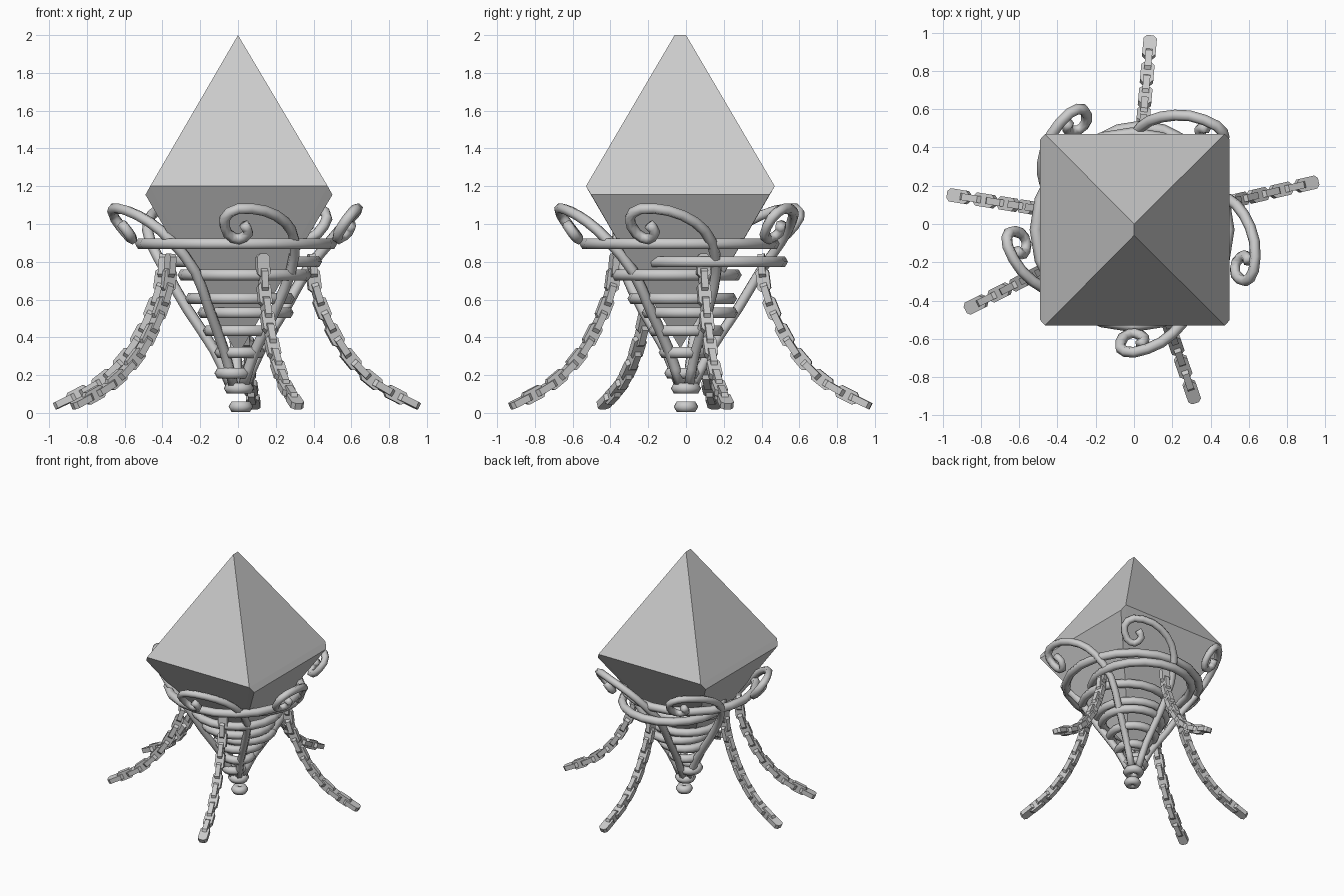
import bpy, bmesh
from math import sin, cos, pi, radians
from mathutils import Vector, Matrix

cube = bpy.data.objects.get("Cube")
if cube:
    bpy.data.objects.remove(cube)


def material(name, value):
    mat = bpy.data.materials.new(name)
    mat.use_nodes = True
    colour = (value, value, value, 1)
    mat.diffuse_color = colour
    mat.node_tree.nodes["Principled BSDF"].inputs["Base Color"].default_value = colour
    return mat


grey = material("plain grey", 0.6)


def finish(name, bm, smooth=False):
    bmesh.ops.recalc_face_normals(bm, faces=bm.faces)
    for face in bm.faces:
        face.smooth = smooth
    mesh = bpy.data.meshes.new(name)
    bm.to_mesh(mesh)
    bm.free()
    mesh.materials.append(grey)
    obj = bpy.data.objects.new(name, mesh)
    bpy.context.collection.objects.link(obj)
    return obj


def smooth_path(points, steps):
    """Catmull-Rom path through the points."""
    pts = [Vector(p) for p in points]
    pts = [2 * pts[0] - pts[1]] + pts + [2 * pts[-1] - pts[-2]]
    path = []
    for a, b, c, d in zip(pts, pts[1:], pts[2:], pts[3:]):
        for i in range(steps):
            t = i / steps
            path.append(0.5 * (2 * b + (c - a) * t + (2 * a - 5 * b + 4 * c - d) * t ** 2
                               + (3 * b - a - 3 * c + d) * t ** 3))
    return path + [pts[-2]]


def tube(name, path, radius, sides=6, closed=False):
    """Sweep a round section along a path."""
    bm = bmesh.new()
    n = len(path)
    side = None
    rings = []
    for i, p in enumerate(path):
        after = path[(i + 1) % n] if closed else path[min(i + 1, n - 1)]
        before = path[i - 1] if closed else path[max(i - 1, 0)]
        along = (after - before).normalized()
        side = side if side else along.cross(Vector((0, 0, 1)))
        side = (side - along * side.dot(along)).normalized()
        up = along.cross(side)
        rings.append([bm.verts.new(p + radius * (side * cos(a) + up * sin(a)))
                      for a in (2 * pi * k / sides for k in range(sides))])
    for i in range(n if closed else n - 1):
        r, s = rings[i], rings[(i + 1) % n]
        for k in range(sides):
            m = (k + 1) % sides
            bm.faces.new((r[k], r[m], s[m], s[k]))
    if not closed:
        bm.faces.new(rings[0])
        bm.faces.new(rings[-1])
    return finish(name, bm, True)


# Crystal: hull of the two ridges and the four girdle edges
bm = bmesh.new()
corners = [(0, 0, 2), (0, -0.06, 2), (0.02, -0.03, 0.34), (-0.02, -0.03, 0.34)]
for s in (-1, 1):
    for t in (-1, 1):
        corners += [(s * 0.47 + 0.005, t * 0.5 - 0.03, 1.2),
                    (s * 0.495 + 0.005, t * 0.472 - 0.03, 1.155)]
for c in corners:
    bm.verts.new(c)
bmesh.ops.convex_hull(bm, input=bm.verts)
bmesh.ops.dissolve_limit(bm, angle_limit=radians(1), verts=bm.verts, edges=bm.edges)
finish("crystal", bm)

# Basket hoops: centre x, centre y, height, outer radius
hoops = [(-0.01, -0.03, 0.895, 0.535), (0.035, 0.13, 0.8, 0.41), (0.035, -0.06, 0.73, 0.355),
         (0.01, -0.02, 0.605, 0.29), (0.04, 0.02, 0.53, 0.255), (0.015, 0, 0.435, 0.2),
         (0.01, -0.01, 0.32, 0.135), (-0.025, -0.015, 0.21, 0.1), (0.005, 0, 0.13, 0.08),
         (0.015, 0, 0.033, 0.065)]
thick = 0.033
for number, (x, y, z, outer) in enumerate(hoops, 1):
    r = outer - thick
    loop = [Vector((x + r * cos(2 * pi * k / 20), y + r * sin(2 * pi * k / 20), z))
            for k in range(20)]
    tube(f"basket_hoop_{number}", loop, thick, closed=True)

# Curled vines: sideways, outward, height
vine = [(0.03, 0.03, 0.15), (0.09, 0.09, 0.33), (0.2, 0.19, 0.55), (0.28, 0.28, 0.75),
        (0.3, 0.41, 0.91), (0.25, 0.52, 1.01), (0.14, 0.62, 1.07), (0, 0.67, 1.08),
        (-0.07, 0.65, 1.03), (-0.055, 0.59, 0.95), (0.005, 0.57, 0.92),
        (0.055, 0.6, 0.955), (0.03, 0.63, 1.0)]
for number, angle in enumerate((0, 69, 140, 210, -80), 1):
    turn = Matrix.Rotation(radians(angle), 3, "Z")
    path = smooth_path([(t, -r, z) for t, r, z in vine], 2)
    tube(f"curled_vine_{number}", [turn @ p for p in path], 0.029)

# Chains of flat links, each turned a quarter from the last
drop = [(0.4, 0, 0.82), (0.42, 0, 0.66), (0.49, 0, 0.48), (0.6, 0, 0.3), (0.76, 0, 0.15),
        (0.98, 0, 0.035)]
outline = [(0.062, 0.018), (0.045, 0.035), (-0.045, 0.035), (-0.062, 0.018)]
outline += [(a, -b) for a, b in reversed(outline)]
count = 13


def at_length(path, distance):
    for a, b in zip(path, path[1:]):
        step = (b - a).length
        if distance <= step:
            return a.lerp(b, distance / step), (b - a).normalized()
        distance -= step
    return path[-1], (path[-1] - path[-2]).normalized()


hang = smooth_path(drop, 8)
total = sum((b - a).length for a, b in zip(hang, hang[1:]))
for number, angle in enumerate((13, 85, 171, 207, 289), 1):
    turn = Matrix.Rotation(radians(angle), 3, "Z")
    bm = bmesh.new()
    for i in range(count):
        centre, along = at_length(hang, 0.04 + (total - 0.1) * i / (count - 1))
        wide, flat = Vector((0, 1, 0)), along.cross(Vector((0, 1, 0)))
        if (count - 1 - i) % 2:
            wide, flat = flat, wide
        half = flat * 0.018
        low, high = [[bm.verts.new(turn @ (centre + along * a + wide * b + shift))
                      for a, b in outline] for shift in (-half, half)]
        bm.faces.new(low)
        bm.faces.new(high)
        for k in range(len(outline)):
            m = (k + 1) % len(outline)
            bm.faces.new((low[k], low[m], high[m], high[k]))
    finish(f"chain_{number}", bm)
